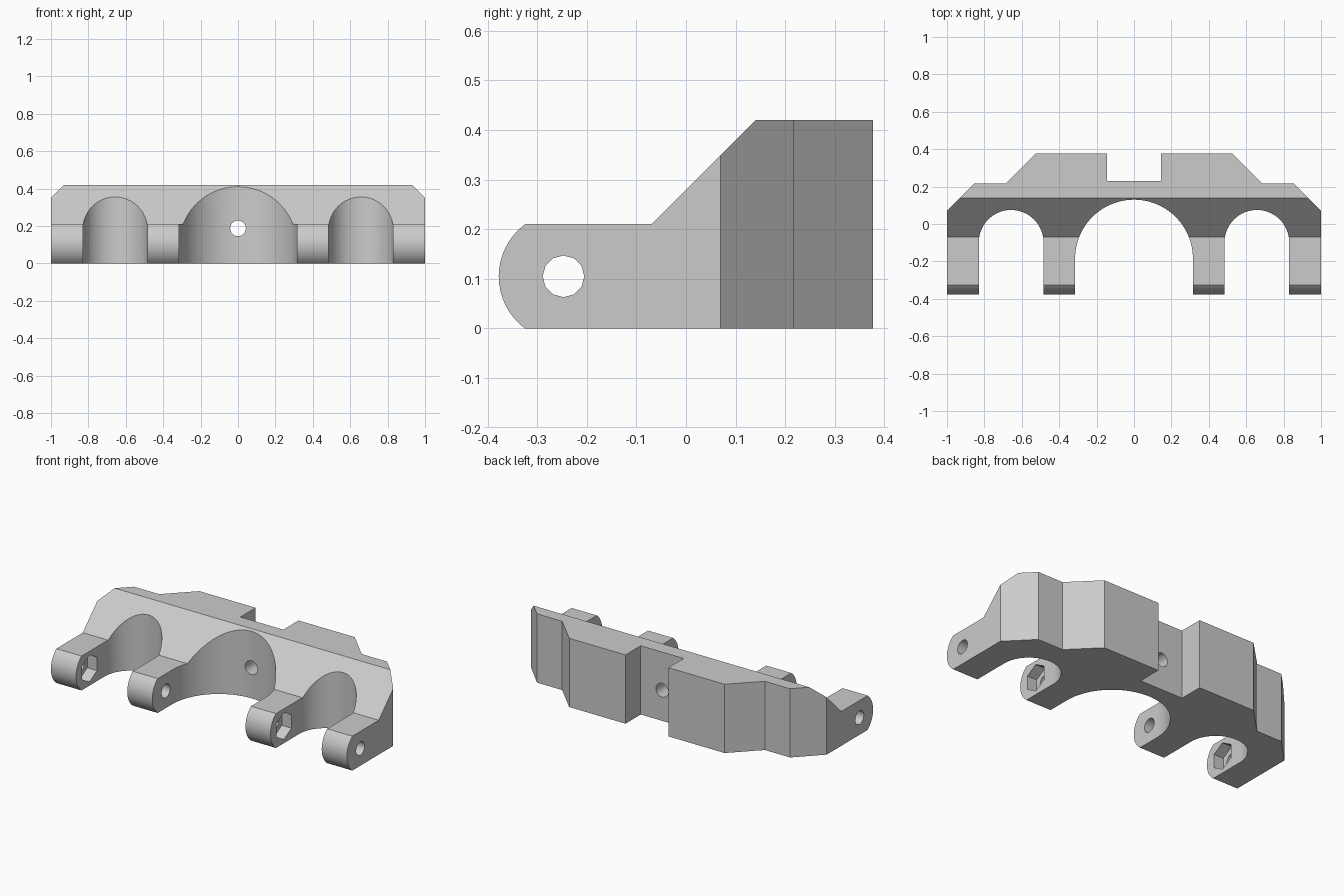
import bpy, bmesh
from math import sin, cos, pi, radians, atan2, hypot
from mathutils import Matrix, Vector

cube = bpy.data.objects.get("Cube")
if cube:
    bpy.data.objects.remove(cube, do_unlink=True)

grey = bpy.data.materials.new("plain_grey")
grey.use_nodes = True
colour = (0.6, 0.6, 0.6, 1)
grey.diffuse_color = colour
grey.node_tree.nodes["Principled BSDF"].inputs["Base Color"].default_value = colour


def arc(cx, cy, r, a0, a1, n):
    """Points along a circular arc, angles in radians."""
    steps = [a0 + (a1 - a0) * i / n for i in range(n + 1)]
    return [(cx + r * cos(a), cy + r * sin(a)) for a in steps]


def prism(name, points, start, end, axis):
    """Extrude a 2D outline along x (points are y, z), y (x, z) or z (x, y)."""
    place = {"x": lambda u, v, d: (d, u, v),
             "y": lambda u, v, d: (u, d, v),
             "z": lambda u, v, d: (u, v, d)}[axis]
    bm = bmesh.new()
    face = bm.faces.new([bm.verts.new(place(u, v, start)) for u, v in points])
    grown = bmesh.ops.extrude_face_region(bm, geom=[face])["geom"]
    moved = [g for g in grown if isinstance(g, bmesh.types.BMVert)]
    bmesh.ops.translate(bm, verts=moved, vec=Vector(place(0, 0, end - start)))
    bmesh.ops.recalc_face_normals(bm, faces=bm.faces)
    mesh = bpy.data.meshes.new(name)
    bm.to_mesh(mesh)
    bm.free()
    mesh.materials.append(grey)
    obj = bpy.data.objects.new(name, mesh)
    bpy.context.collection.objects.link(obj)
    return obj


def combine(target, tool, operation):
    """Apply a boolean and discard the tool."""
    tool.hide_render = True
    mod = target.modifiers.new("cut", "BOOLEAN")
    mod.operation, mod.solver, mod.object = operation, "EXACT", tool
    bpy.ops.object.select_all(action="DESELECT")
    bpy.context.view_layer.objects.active = target
    target.select_set(True)
    bpy.ops.object.modifier_apply(modifier=mod.name)
    bpy.data.objects.remove(tool, do_unlink=True)


# Side profile: rounded lug, flat top, sloped front, tall back
LUG_Y, LUG_Z, HEIGHT = -0.247, 0.105, 0.42
ROUND = 0.1305
half = atan2(0.105, 0.078)
side = arc(LUG_Y, LUG_Z, ROUND, pi - half, pi + half, 16)
side[0], side[-1] = (side[0][0], 0.21), (side[-1][0], 0.0)
side += [(0.5, 0), (0.5, HEIGHT), (0.14, HEIGHT), (-0.07, 0.21)]
bracket = prism("bracket_body", side, -1.1, 1.1, "x")

# Plan outline: four lugs between three arches, stepped back with a slot
FRONT = -0.5
right_half = [(0.145, 0.23), (0.145, 0.377), (0.525, 0.377), (0.685, 0.217),
              (0.855, 0.217), (1, 0.07), (1, FRONT), (0.83, FRONT)]
right_half += arc(0.657, -0.098, 0.173, 0, pi, 32)
right_half += [(0.484, FRONT), (0.315, FRONT)]
right_half += arc(0, -0.185, 0.315, 0, pi / 2, 24)
plan = right_half + [(-x, y) for x, y in reversed(right_half[:-1])]
combine(bracket, prism("plan_cutter", plan, -0.1, 0.6, "z"), "INTERSECT")

# Pin hole through all lugs
pin = arc(LUG_Y, LUG_Z, 0.042, 0, 2 * pi, 12)[:-1]
combine(bracket, prism("pin_cutter", pin, -1.2, 1.2, "x"), "DIFFERENCE")

# Hexagonal nut pockets on two lugs
hexagon = arc(LUG_Y, LUG_Z, 0.082, pi / 6, 2 * pi + pi / 6, 6)[:-1]
for face_x in (-0.83, 0.484):
    combine(bracket, prism("nut_cutter", hexagon, face_x - 0.065, face_x + 0.05, "x"), "DIFFERENCE")

# Round hole through the middle to the back slot
bore = arc(0, 0.187, 0.042, 0, 2 * pi, 24)[:-1]
combine(bracket, prism("bore_cutter", bore, 0, 0.5, "y"), "DIFFERENCE")

bpy.ops.object.shade_smooth_by_angle(angle=radians(35))
